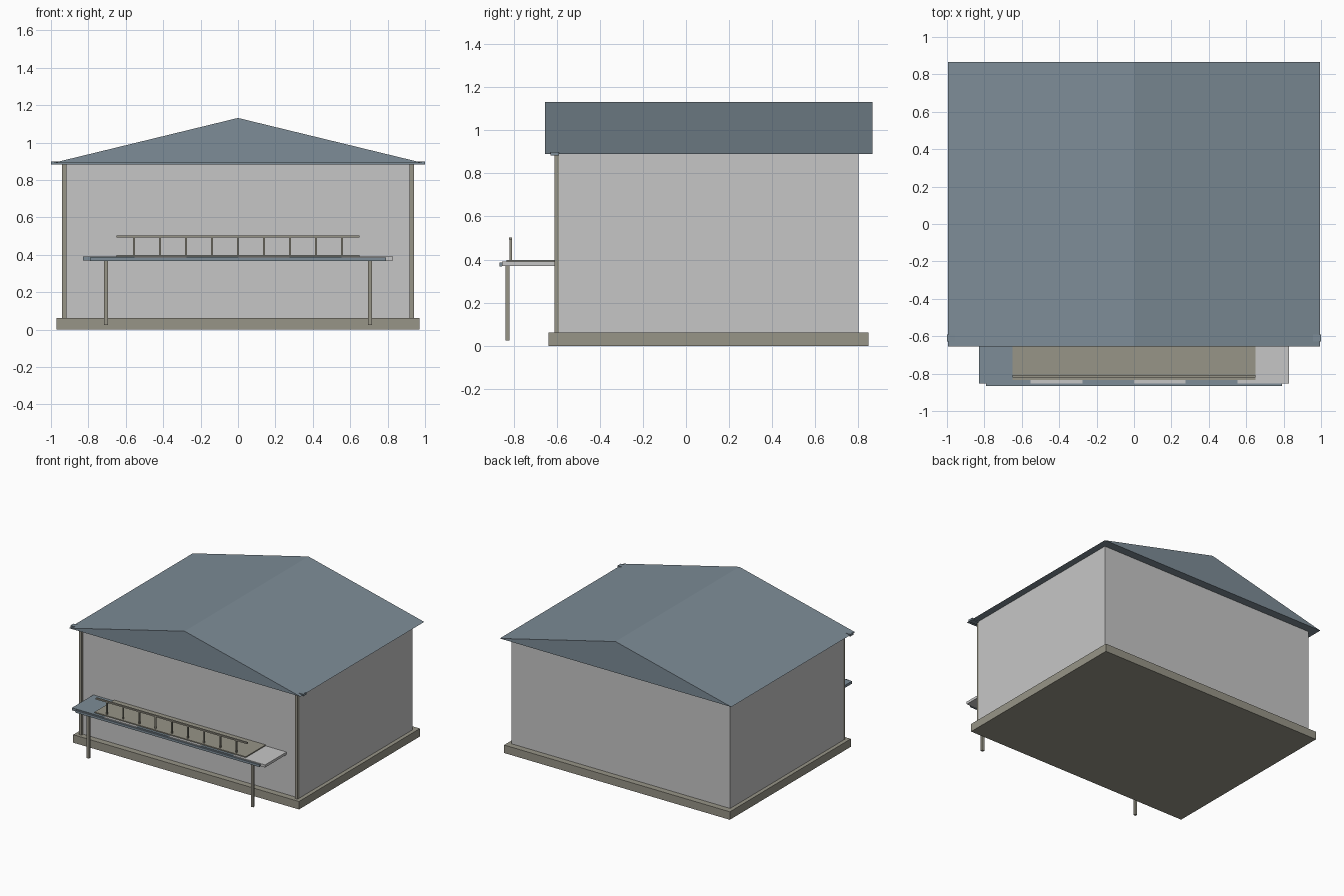
import bpy, bmesh

if "Cube" in bpy.data.objects:
    bpy.data.objects.remove(bpy.data.objects["Cube"])


def material(name, rgb):
    m = bpy.data.materials.new(name)
    m.diffuse_color = (*rgb, 1.0)
    m.use_nodes = True
    m.node_tree.nodes["Principled BSDF"].inputs["Base Color"].default_value = m.diffuse_color
    return m


SLATE = material("slate blue", (0.205, 0.262, 0.308))
WALL = material("pale grey", (0.565, 0.565, 0.565))
STONE = material("stone beige", (0.31, 0.298, 0.242))


def finish(name, bm, mat):
    bmesh.ops.recalc_face_normals(bm, faces=bm.faces)
    me = bpy.data.meshes.new(name)
    bm.to_mesh(me)
    bm.free()
    me.materials.append(mat)
    ob = bpy.data.objects.new(name, me)
    bpy.context.collection.objects.link(ob)
    return ob


def box(name, x, y, z, mat):
    """Box from (min, max) ranges on each axis."""
    bm = bmesh.new()
    bmesh.ops.create_cube(bm, size=1.0)
    for v in bm.verts:
        for i, (lo, hi) in enumerate((x, y, z)):
            v.co[i] = lo if v.co[i] < 0 else hi
    return finish(name, bm, mat)


# Base and walls
box("foundation", (-0.97, 0.97), (-0.637, 0.847), (0, 0.062), STONE)
box("walls", (-0.94, 0.94), (-0.59, 0.80), (0.062, 0.89), WALL)

# Gable roof: triangle profile pushed front to back
bm = bmesh.new()
tri = bm.faces.new([bm.verts.new((x, -0.655, z))
                    for x, z in ((-0.995, 0.89), (0.995, 0.89), (0, 1.132))])
ext = bmesh.ops.extrude_face_region(bm, geom=[tri])
bmesh.ops.translate(bm, vec=(0, 1.52, 0),
                    verts=[g for g in ext["geom"] if isinstance(g, bmesh.types.BMVert)])
if not tri.is_valid or len(bm.faces) < 5:
    bm.faces.new([v for v in bm.verts if v.co.y < 0])
finish("roof", bm, SLATE)

# Eave trim along the front
box("eave_trim", (-1, 1), (-0.628, -0.59), (0.883, 0.899), SLATE)

# Striped awning
N, HALF = 6, 0.83
step = 2 * HALF / N
for i in range(N):
    x0 = -HALF + i * step
    box(f"awning_stripe_{i + 1}", (x0, x0 + step), (-0.853, -0.59), (0.371, 0.391),
        WALL if i % 2 else SLATE)
box("awning_front_lip", (-0.79, 0.79), (-0.865, -0.853), (0.368, 0.386), SLATE)

# Balcony deck and railing
box("balcony_deck", (-0.65, 0.65), (-0.833, -0.59), (0.385, 0.399), STONE)
box("balcony_handrail", (-0.65, 0.65), (-0.82, -0.806), (0.492, 0.503), STONE)
for i in range(9):
    x = (i - 4) * 0.139
    box(f"baluster_{i + 1}", (x - 0.005, x + 0.005), (-0.818, -0.808), (0.395, 0.495), STONE)

# Corner strips and awning posts, mirrored left and right
for side, s in (("left", -1), ("right", 1)):
    box(f"{side}_corner_strip", sorted((s * 0.917, s * 0.94)), (-0.611, -0.59),
        (0.062, 0.89), STONE)
    box(f"{side}_awning_post", sorted((s * 0.696, s * 0.716)), (-0.837, -0.818),
        (0.025, 0.372), STONE)
